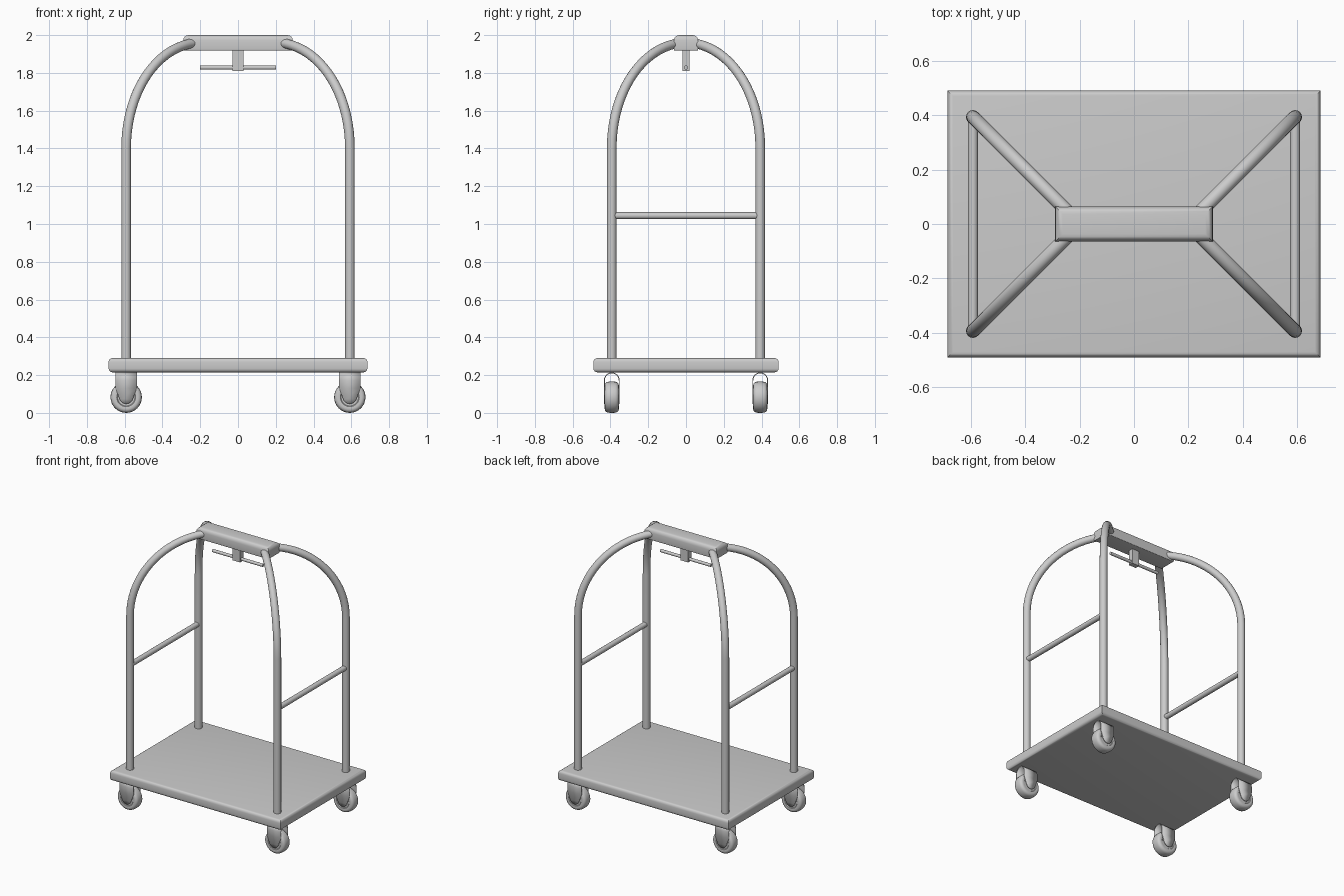
import bpy, bmesh, math
from math import sin, cos, pi

if "Cube" in bpy.data.objects:
    bpy.data.objects.remove(bpy.data.objects["Cube"])

PX, PY = 0.592, 0.393      # post and caster positions
SIGNS = [(sx, sy) for sx in (-1, 1) for sy in (-1, 1)]


def finish(name, bm, angle=35):
    bmesh.ops.remove_doubles(bm, verts=bm.verts, dist=1e-5)
    bmesh.ops.recalc_face_normals(bm, faces=bm.faces)
    me = bpy.data.meshes.new(name)
    bm.to_mesh(me)
    bm.free()
    ob = bpy.data.objects.new(name, me)
    bpy.context.collection.objects.link(ob)
    smooth(ob, angle)
    return ob


def smooth(ob, angle=35):
    bpy.ops.object.select_all(action='DESELECT')
    ob.select_set(True)
    bpy.context.view_layer.objects.active = ob
    bpy.ops.object.shade_smooth_by_angle(angle=math.radians(angle))


def box(name, hx, hy, z0, z1, top=0, bottom=0):
    """Box whose horizontal top and bottom edges can be rounded."""
    bm = bmesh.new()
    bmesh.ops.create_cube(bm, size=1)
    for v in bm.verts:
        v.co = (v.co.x * 2 * hx, v.co.y * 2 * hy, z1 if v.co.z > 0 else z0)
    for z, r in ((z1, top), (z0, bottom)):
        if r:
            edges = [e for e in bm.edges if all(abs(v.co.z - z) < 1e-4 for v in e.verts)]
            bmesh.ops.bevel(bm, geom=edges, offset=r, segments=4, profile=0.5, affect='EDGES')
    return finish(name, bm)


def tube(name, pts, r):
    cu = bpy.data.curves.new(name, 'CURVE')
    cu.dimensions = '3D'
    cu.bevel_depth = r
    cu.bevel_resolution = 6
    cu.use_fill_caps = True
    sp = cu.splines.new('POLY')
    sp.points.add(len(pts) - 1)
    for p, co in zip(sp.points, pts):
        p.co = (*co, 1)
    ob = bpy.data.objects.new(name, cu)
    bpy.context.collection.objects.link(ob)
    bpy.ops.object.select_all(action='DESELECT')
    ob.select_set(True)
    bpy.context.view_layer.objects.active = ob
    bpy.ops.object.convert(target='MESH')
    smooth(bpy.context.object)


def wheel(name, x, y, z):
    """Wheel lathed around the y axis, with recessed hub faces."""
    half = [(0, .036), (.018, .036), (.02, .032), (.046, .032), (.05, .036),
            (.062, .0375), (.072, .035), (.079, .028), (.082, .018)]
    prof = half + [(.083, 0)] + [(r, -w) for r, w in reversed(half)]
    bm = bmesh.new()
    vs = [bm.verts.new((r, w, 0)) for r, w in prof]
    es = [bm.edges.new(p) for p in zip(vs, vs[1:])]
    bmesh.ops.spin(bm, geom=vs + es, cent=(0, 0, 0), axis=(0, 1, 0),
                   angle=2 * pi, steps=32, use_merge=True)
    ob = finish(name, bm)
    ob.location = (x, y, z)


def fork(name, x, y):
    """Bent strip: two tapering rounded legs joined by an arch over the wheel."""
    leg = [(.085 - .037 * cos(a), max(.037 * sin(a), .002))
           for a in [i * pi / 2 * .8 / 6 for i in range(7)]]
    leg += [(.13, .056), (.172, .056)]
    rows = [(-.042, z, w) for z, w in leg]
    rows += [(-.042 * cos(a), .172 + .042 * sin(a), .056)
             for a in [i * pi / 12 for i in range(1, 12)]]
    rows += [(.042, z, w) for z, w in reversed(leg)]
    bm = bmesh.new()
    pairs = [(bm.verts.new((-w, yy, z)), bm.verts.new((w, yy, z))) for yy, z, w in rows]
    for (a, b), (c, d) in zip(pairs, pairs[1:]):
        bm.faces.new((a, b, d, c))
    ob = finish(name, bm)
    # make sure the thickness grows inward
    if ob.data.polygons[len(rows) // 2].normal.z < 0:
        ob.data.flip_normals()
    m = ob.modifiers.new('thickness', 'SOLIDIFY')
    m.thickness = .005
    m.offset = -1
    ob.location = (x, y, 0)


# deck and top handle block
box('deck', .685, .49, .215, .29, .02, .02)
box('top_block', .29, .064, 1.918, 2.0, .028, .006)

# hanging scale hook: stub and bar
box('hanger_stub', .03, .018, 1.81, 1.93)
tube('hanger_bar', [(-.202, 0, 1.828), (.202, 0, 1.828)], .011)

# four posts bending inward on the diagonals
N = 20
for sx, sy in SIGNS:
    tag = ('right' if sx > 0 else 'left') + ('_back' if sy > 0 else '_front')
    path = [(sx * PX, sy * PY, .27)]
    for i in range(N + 1):
        a = i * pi / 2 / N
        d = PY * (1 - cos(a))
        path.append((sx * (PX - d), sy * (PY - d), 1.405 + .555 * sin(a)))
    tube('post_' + tag, path, .0255)
    wheel('wheel_' + tag, sx * PX, sy * PY, .083)
    fork('caster_fork_' + tag, sx * PX, sy * PY)

# side rails
for sx in (-1, 1):
    tube('side_rail_' + ('right' if sx > 0 else 'left'),
         [(sx * PX, -PY + .015, 1.044), (sx * PX, PY - .015, 1.044)], .0185)
